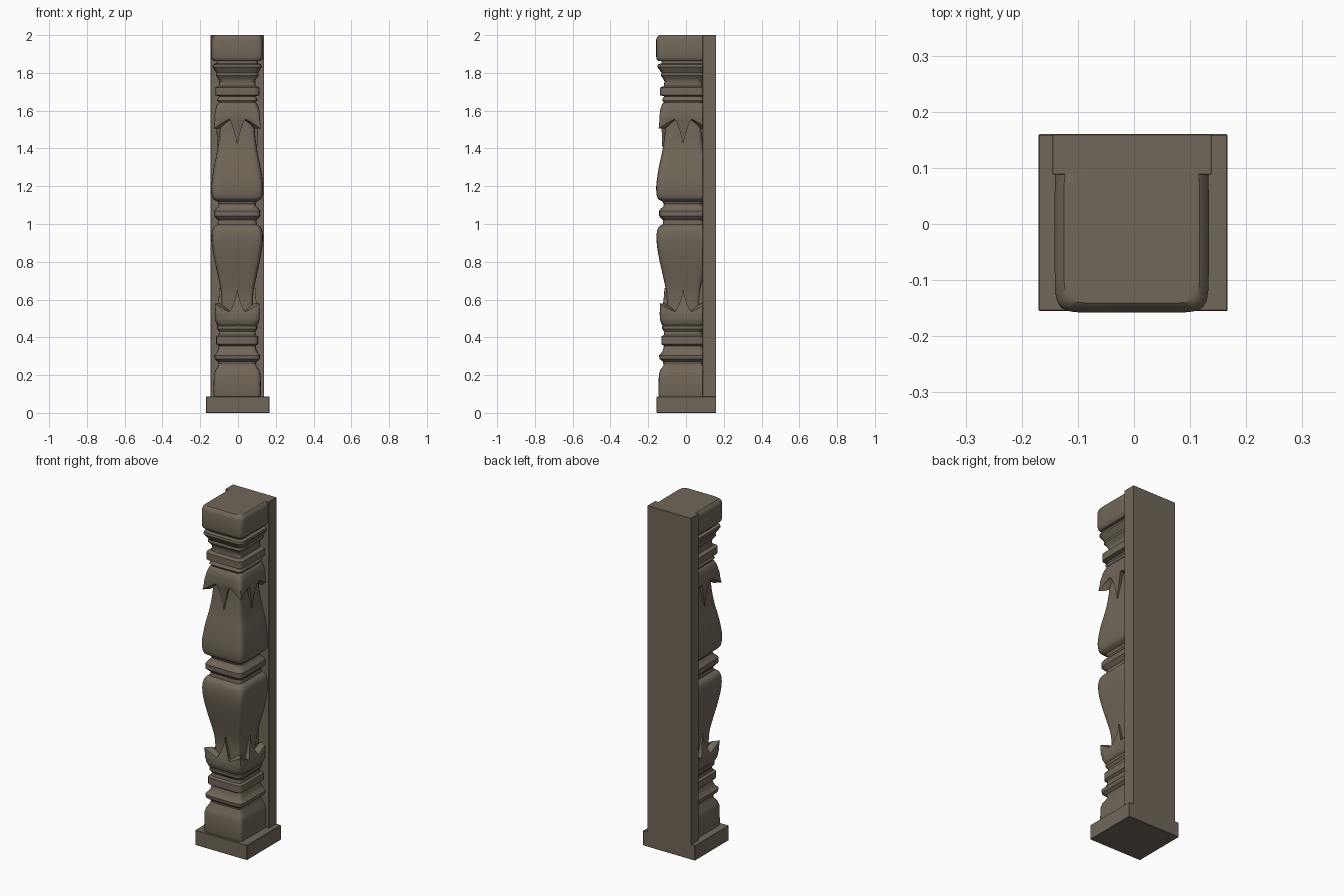
import bpy, bmesh, math

if "Cube" in bpy.data.objects:
    bpy.data.objects.remove(bpy.data.objects["Cube"])

CX, CY = -0.004, -0.015      # axis of the carved post
SIDE = 32                    # points along each side of the rounded square

wood = bpy.data.materials.new("taupe wood")
wood.diffuse_color = (0.165, 0.135, 0.098, 1)
wood.use_nodes = True
wood.node_tree.nodes["Principled BSDF"].inputs["Base Color"].default_value = wood.diffuse_color


def finish(name, bm, angle=35):
    bmesh.ops.recalc_face_normals(bm, faces=bm.faces)
    me = bpy.data.meshes.new(name)
    bm.to_mesh(me)
    bm.free()
    me.materials.append(wood)
    ob = bpy.data.objects.new(name, me)
    bpy.context.collection.objects.link(ob)
    bpy.ops.object.select_all(action='DESELECT')
    ob.select_set(True)
    bpy.context.view_layer.objects.active = ob
    bpy.ops.object.shade_smooth_by_angle(angle=math.radians(angle))
    return ob


def box(name, x0, x1, y0, y1, z0, z1, bevel=0.003):
    bm = bmesh.new()
    bmesh.ops.create_cube(bm, size=1)
    for v in bm.verts:
        v.co = ((x0 + x1) / 2 + v.co.x * (x1 - x0),
                (y0 + y1) / 2 + v.co.y * (y1 - y0),
                (z0 + z1) / 2 + v.co.z * (z1 - z0))
    if bevel:
        bmesh.ops.bevel(bm, geom=bm.edges[:], offset=bevel, segments=1, affect='EDGES')
    return finish(name, bm, 25)


def section(n):
    """Unit rounded square as (x, y, u); u runs -1..1 along each side."""
    pts = []
    for s in range(4):
        c, d = round(math.cos(s * math.pi / 2)), round(math.sin(s * math.pi / 2))
        for i in range(SIDE):
            u = -1 + 2 * i / SIDE
            k = (abs(u) ** n + 1) ** (-1 / n)
            x, y = u * k, -k
            pts.append((x * c - y * d, x * d + y * c, u))
    return pts


def loft(name, rings, caps=True, angle=35):
    bm = bmesh.new()
    rows = [[bm.verts.new(p) for p in ring] for ring in rings]
    m = len(rows[0])
    for a, b in zip(rows, rows[1:]):
        for i in range(m):
            j = (i + 1) % m
            bm.faces.new((a[i], a[j], b[j], b[i]))
    if caps:
        bm.faces.new(rows[0])
        bm.faces.new(rows[-1])
    return finish(name, bm, angle)


def curve(profile, k=6):
    """Catmull-Rom curve through (z, radius) points."""
    p = [profile[0]] + profile + [profile[-1]]
    out = []
    for a, b, c, d in zip(p, p[1:], p[2:], p[3:]):
        for i in range(k):
            t = i / k
            out.append(tuple(0.5 * (2 * b[q] + (c[q] - a[q]) * t
                       + (2 * a[q] - 5 * b[q] + 4 * c[q] - d[q]) * t * t
                       + (3 * b[q] - a[q] - 3 * c[q] + d[q]) * t ** 3) for q in (0, 1)))
    return out + [profile[-1]]


def turned(name, profile, smooth=False, n=9):
    if smooth:
        profile = curve(profile)
    sec = section(n)
    return loft(name, [[(CX + x * r * 0.96, CY + y * r, z) for x, y, u in sec]
                       for z, r in profile])


def lerp_table(table, d):
    for (d0, r0), (d1, r1) in zip(table, table[1:]):
        if d <= d1:
            return r0 + (r1 - r0) * (d - d0) / (d1 - d0)
    return table[-1][1]


def leaf_collar(name, z0, direction, stretch, table):
    """Skirt of leaves: a pointed leaf on each face, a curled tip on each corner."""
    sec, rows = section(9), 14
    rings = []
    for k in range(rows + 2):
        t = min(k / rows, 1)
        ring = []
        for x, y, u in sec:
            a = abs(u)
            if a < 0.34:
                hem = 0.235 - 0.145 * (a / 0.34) ** 0.75
            else:
                hem = 0.09 + 0.05 * ((a - 0.34) / 0.66) ** 1.3
            d = hem * t
            r = lerp_table(table, d) + 0.026 * a ** 4 * t ** 2
            if k > rows:                      # turn the rim under
                r -= 0.035
            ring.append((CX + x * r * 0.96, CY + y * r, z0 + direction * stretch * d))
        rings.append(ring)
    return loft(name, rings, caps=False, angle=50)


# plinth, back board and hidden core
box("base_plinth", -0.17, 0.167, -0.155, 0.16, 0, 0.087, 0.002)
box("back_board", -0.145, 0.138, 0.088, 0.16, 0.08, 2.0, 0.001)
box("inner_core", -0.075, 0.07, -0.08, 0.12, 0.08, 1.95, 0)

# square blocks at the bottom and top
turned("lower_block", [(0.08, 0.126), (0.10, 0.131), (0.2, 0.129), (0.225, 0.122),
                       (0.25, 0.105), (0.27, 0.102)], n=12)
turned("top_block", [(1.862, 0.13), (1.872, 0.14), (1.885, 0.143), (1.975, 0.143),
                     (1.99, 0.138), (2.0, 0.126)], n=9)

# stepped mouldings
turned("lower_mouldings", [(0.25, 0.102), (0.272, 0.108), (0.285, 0.125), (0.305, 0.128),
                           (0.318, 0.115), (0.335, 0.106), (0.355, 0.102), (0.365, 0.116),
                           (0.405, 0.116), (0.412, 0.103), (0.43, 0.1), (0.445, 0.111),
                           (0.46, 0.111), (0.475, 0.1)])
turned("waist_ring", [(0.985, 0.11), (1.0, 0.108), (1.02, 0.106), (1.032, 0.118), (1.042, 0.127),
                      (1.07, 0.127), (1.082, 0.118), (1.092, 0.106), (1.105, 0.102),
                      (1.12, 0.11), (1.14, 0.11)])
turned("upper_mouldings", [(1.62, 0.098), (1.645, 0.103), (1.655, 0.112), (1.668, 0.106),
                           (1.676, 0.1), (1.682, 0.123), (1.722, 0.123), (1.73, 0.102),
                           (1.755, 0.099), (1.77, 0.106), (1.785, 0.118), (1.8, 0.115),
                           (1.815, 0.125), (1.832, 0.136), (1.845, 0.134), (1.85, 0.116),
                           (1.875, 0.112)])

# swelling vase bodies
turned("lower_vase", [(0.47, 0.09), (0.56, 0.086), (0.64, 0.09), (0.72, 0.106), (0.8, 0.124),
                      (0.88, 0.138), (0.94, 0.141), (0.98, 0.132), (0.998, 0.11)], True)
turned("upper_vase", [(1.118, 0.108), (1.135, 0.134), (1.17, 0.142), (1.22, 0.141),
                      (1.3, 0.129), (1.38, 0.112), (1.46, 0.1), (1.54, 0.094), (1.63, 0.092)], True)

# leaf collars at the narrow ends of the vases
leaf_collar("upper_leaf_collar", 1.645, -1, 1.0,
            [(0, 0.1), (0.012, 0.112), (0.04, 0.121), (0.08, 0.124), (0.13, 0.116),
             (0.18, 0.111), (0.24, 0.113)])
leaf_collar("lower_leaf_collar", 0.458, 1, 0.86,
            [(0, 0.1), (0.012, 0.114), (0.04, 0.122), (0.08, 0.122), (0.13, 0.11),
             (0.18, 0.1), (0.24, 0.1)])
